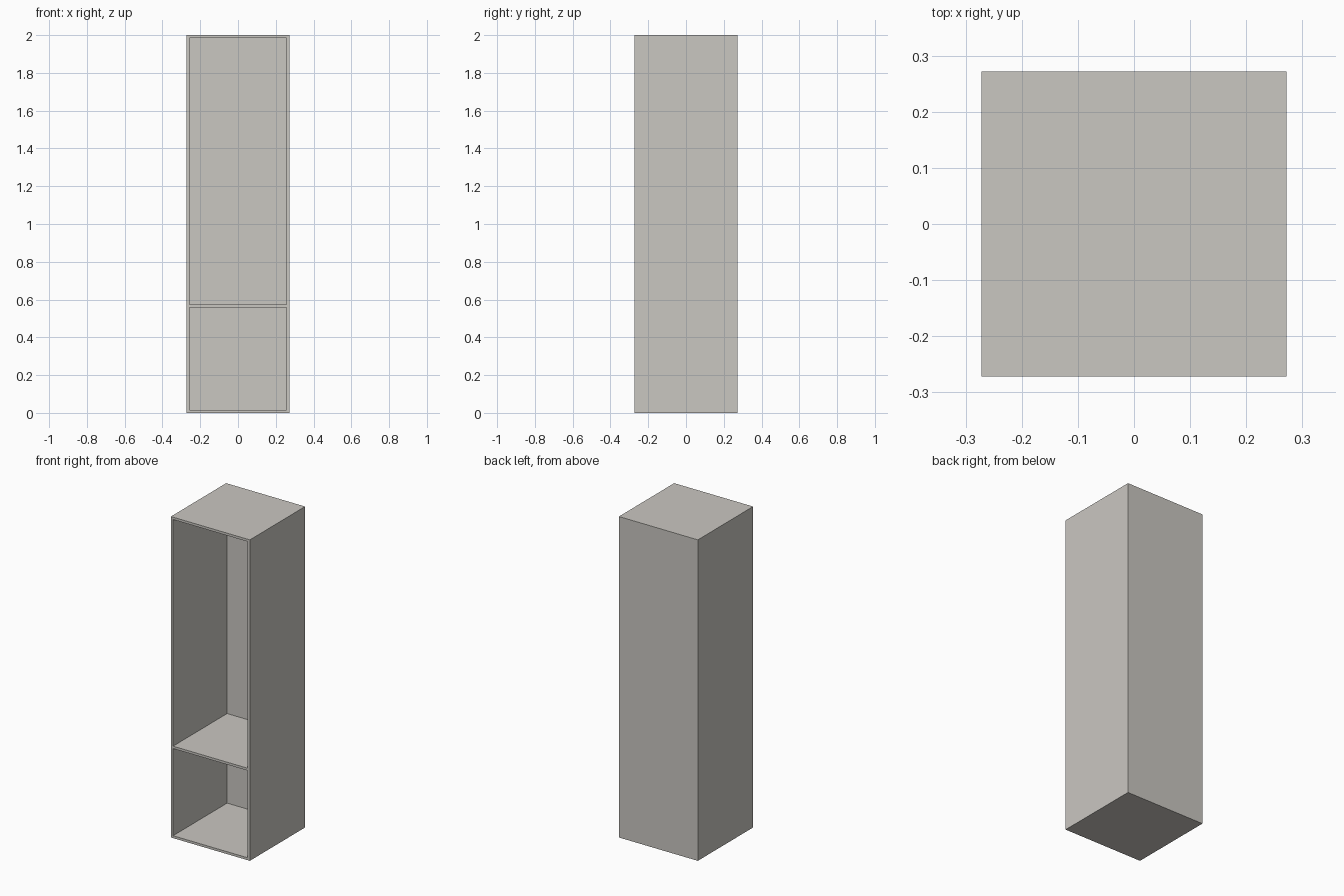
import bpy
import bmesh
from mathutils import Vector

cube = bpy.data.objects.get("Cube")
if cube:
    bpy.data.objects.remove(cube, do_unlink=True)

WIDTH, DEPTH, HEIGHT = 0.544, 0.544, 2.0
BOARD = 0.015          # board thickness
BACK = 0.012           # back panel thickness
SHELF_Z = 0.558        # underside of the shelf
X, Y = WIDTH / 2, DEPTH / 2

# Single warm grey board finish
grey = bpy.data.materials.new("warm_grey_board")
grey.use_nodes = True
colour = (0.59, 0.57, 0.535, 1.0)
grey.diffuse_color = colour
grey.node_tree.nodes["Principled BSDF"].inputs["Base Color"].default_value = colour


def panel(name, low, high):
    """Rectangular board between two opposite corners."""
    low, high = Vector(low), Vector(high)
    bm = bmesh.new()
    bmesh.ops.create_cube(bm, size=1.0)
    bmesh.ops.scale(bm, vec=high - low, verts=bm.verts)
    mesh = bpy.data.meshes.new(name)
    bm.to_mesh(mesh)
    bm.free()
    mesh.materials.append(grey)
    obj = bpy.data.objects.new(name, mesh)
    obj.location = (low + high) / 2
    bpy.context.collection.objects.link(obj)
    return obj


# Full-size top and bottom boards
panel("bottom_board", (-X, -Y, 0), (X, Y, BOARD))
panel("top_board", (-X, -Y, HEIGHT - BOARD), (X, Y, HEIGHT))

# Sides standing between top and bottom
for name, x in (("right_side", -X), ("left_side", X - BOARD)):
    panel(name, (x, -Y, BOARD), (x + BOARD, Y, HEIGHT - BOARD))

# Back panel set between the sides, flush with the rear
inner = X - BOARD
panel("back_panel", (-inner, Y - BACK, BOARD), (inner, Y, HEIGHT - BOARD))

# Fixed shelf in the open front
panel("shelf", (-inner, -Y, SHELF_Z), (inner, Y - BACK, SHELF_Z + BOARD))
